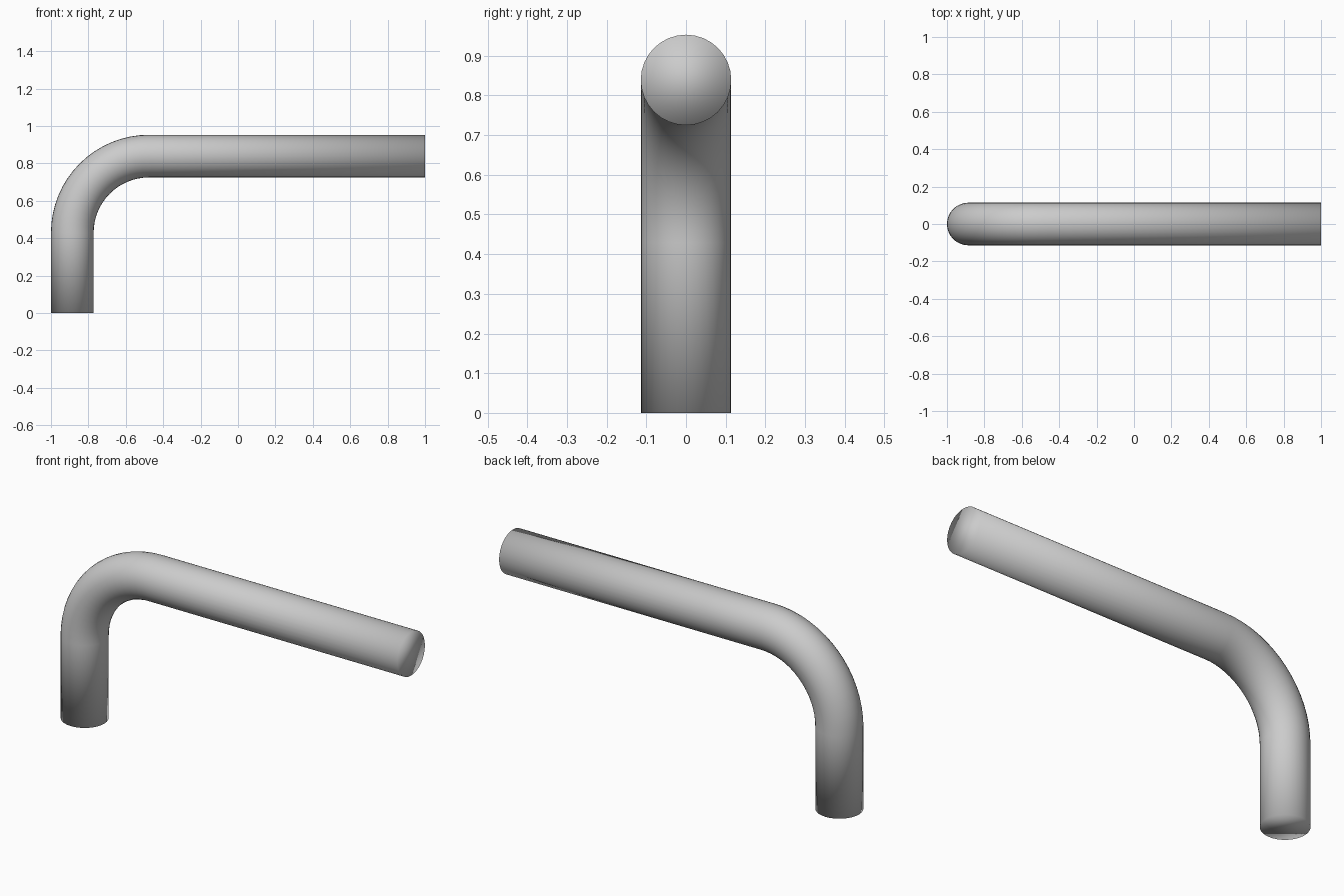
import bpy, bmesh, math
from mathutils import Vector

if "Cube" in bpy.data.objects:
    bpy.data.objects.remove(bpy.data.objects["Cube"])

RADIUS = 0.114      # rod thickness
SIDES = 32
BEND = 0.41         # bend radius along the centreline
STEPS = 16
LEG_X, ARM_Z = -1 + RADIUS, 0.953 - RADIUS
CX, CZ = LEG_X + BEND, ARM_Z - BEND

# Centreline stations: x, z and direction angle (0 = upward, 90 degrees = along +x)
stations = [(LEG_X, 0.0, 0.0)]
for i in range(STEPS + 1):
    a = math.pi / 2 * i / STEPS
    stations.append((CX - BEND * math.cos(a), CZ + BEND * math.sin(a), a))
stations.append((1.0, ARM_Z, math.pi / 2))

bm = bmesh.new()


def ring(x, z, a):
    across = Vector((-math.cos(a), 0, math.sin(a)))
    side = Vector((0, 1, 0))
    verts = []
    for k in range(SIDES):
        t = 2 * math.pi * k / SIDES
        offset = across * math.cos(t) + side * math.sin(t)
        verts.append(bm.verts.new(Vector((x, 0, z)) + offset * RADIUS))
    return verts


# Rod wall
rings = [ring(*s) for s in stations]
for lo, hi in zip(rings, rings[1:]):
    for k in range(SIDES):
        n = (k + 1) % SIDES
        bm.faces.new((lo[k], lo[n], hi[n], hi[k]))

# Flat end caps, smooth shaded together with the wall
bm.faces.new(rings[0])
bm.faces.new(rings[-1])
bmesh.ops.recalc_face_normals(bm, faces=bm.faces)
for f in bm.faces:
    f.smooth = True

mesh = bpy.data.meshes.new("bent_rod")
bm.to_mesh(mesh)
bm.free()
rod = bpy.data.objects.new("bent_rod", mesh)
bpy.context.collection.objects.link(rod)
